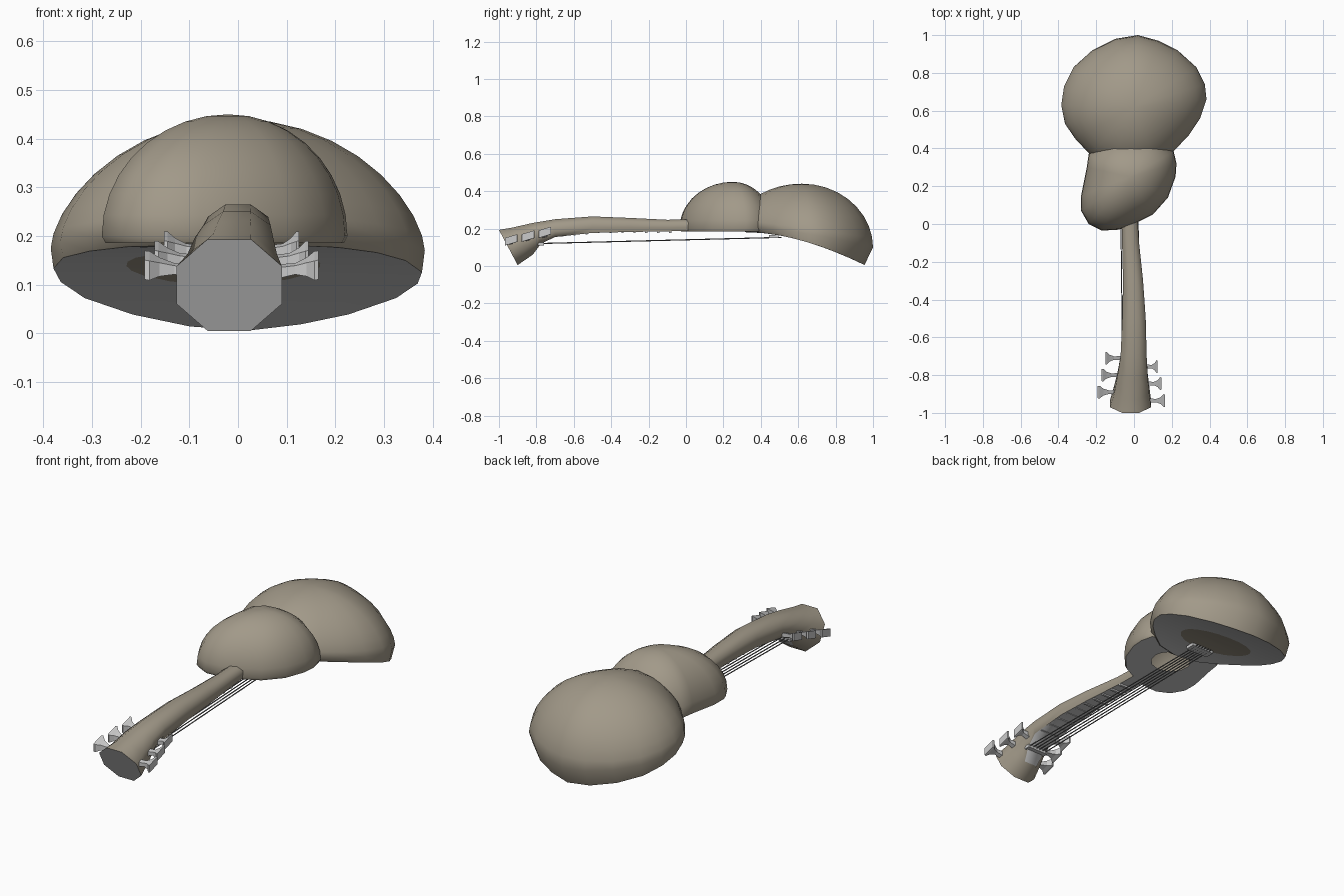
import bpy, bmesh, math
from mathutils import Vector

cube = bpy.data.objects.get("Cube")
if cube:
    bpy.data.objects.remove(cube, do_unlink=True)


def material(name, color):
    m = bpy.data.materials.new(name)
    m.use_nodes = True
    m.diffuse_color = (*color, 1)
    m.node_tree.nodes["Principled BSDF"].inputs["Base Color"].default_value = (*color, 1)
    return m


GOURD = material("gourd brown", (0.36, 0.32, 0.25))
GRAY = material("pale gray", (0.6, 0.6, 0.6))
STRING = material("string gray", (0.15, 0.15, 0.15))


def finish(bm, name, mats, smooth=None):
    me = bpy.data.meshes.new(name)
    bm.to_mesh(me)
    bm.free()
    for m in mats:
        me.materials.append(m)
    ob = bpy.data.objects.new(name, me)
    bpy.context.collection.objects.link(ob)
    if smooth:
        bpy.ops.object.select_all(action="DESELECT")
        ob.select_set(True)
        bpy.context.view_layer.objects.active = ob
        bpy.ops.object.shade_smooth_by_angle(angle=math.radians(smooth))
    return ob


def loft(bm, rings, caps=False):
    """Skin a list of closed rings with equal point counts."""
    vs = [[bm.verts.new(p) for p in ring] for ring in rings]
    n = len(vs[0])
    for a, b in zip(vs, vs[1:]):
        for i in range(n):
            j = (i + 1) % n
            bm.faces.new((a[i], a[j], b[j], b[i]))
    if caps:
        bm.faces.new(vs[0])
        bm.faces.new(vs[-1])
    bmesh.ops.recalc_face_normals(bm, faces=bm.faces)
    return vs


def lobe(name, outline, center, top, board_z, lip, inset, flare, hole, disc):
    """Dome over an outline, closed below by a board with a round hole or a brown disc."""
    c = Vector(center)
    pts = [Vector(p) for p in outline]
    edge = [c + Vector(((p.x - c.x) * inset[0], (p.y - c.y) * inset[1])) for p in pts]
    edge = [Vector((p.x, p.y, board_z(p.y))) for p in edge]
    rim_z = [e.z + lip(p.y) for e, p in zip(edge, pts)]
    rings = [edge]
    steps = 9
    for k in range(steps):
        a = math.pi / 2 * k / steps
        ring = []
        for p, z in zip(pts, rim_z):
            q = c + (p - c) * math.cos(a)
            power = 1 + flare * abs(p.x - c.x) / (p - c).length
            ring.append((q.x, q.y, z + (top - z) * math.sin(a) ** power))
        rings.append(ring)
    bm = bmesh.new()
    vs = loft(bm, rings)
    apex = bm.verts.new((c.x, c.y, top))
    for i in range(len(pts)):
        bm.faces.new((vs[-1][i], vs[-1][(i + 1) % len(pts)], apex))
    bmesh.ops.recalc_face_normals(bm, faces=bm.faces)
    finish(bm, name + "_shell", [GOURD], 50)

    # soundboard follows the curved underside
    hx, hy, rx, ry = hole
    middle = Vector((hx, hy, 0))
    inner = []
    for e in edge:
        a = math.atan2(e.y - hy, e.x - hx)
        inner.append(Vector((hx + rx * math.cos(a), hy + ry * math.sin(a), 0)))
    rings = [[e.lerp(h, t) for e, h in zip(edge, inner)] for t in (0, 0.25, 0.5, 0.75, 1)]
    if disc:
        rings += [[h.lerp(middle, t) for h in inner] for t in (0.5, 0.98)]
    rings = [[(p.x, p.y, board_z(p.y)) for p in ring] for ring in rings]
    bm = bmesh.new()
    vs = loft(bm, rings)
    if disc:
        bm.faces.new(vs[-1])
        bmesh.ops.recalc_face_normals(bm, faces=bm.faces)
    if sum(f.normal.z for f in bm.faces) > 0:
        bmesh.ops.reverse_faces(bm, faces=bm.faces)
    for f in bm.faces:
        q = f.calc_center_median()
        if ((q.x - hx) / rx) ** 2 + ((q.y - hy) / ry) ** 2 < 0.96:
            f.material_index = 1
    finish(bm, name + "_soundboard", [GRAY, GOURD], 30)


def box(name, center, size, mat):
    bm = bmesh.new()
    bmesh.ops.create_cube(bm, size=1)
    for v in bm.verts:
        v.co = Vector(center) + Vector(a * b for a, b in zip(v.co, size))
    return finish(bm, name, [mat])


# Lower and upper bouts
def lower_z(y):
    return 0.18 - 0.175 * max(0, (y - 0.35) / 0.605) ** 1.7


lower = [(.02, 1), (.13, .97), (.23, .92), (.33, .83), (.375, .74), (.384, .66), (.35, .56),
         (.29, .47), (.21, .385), (.12, .31), (0, .28), (-.13, .3), (-.23, .365), (-.31, .45),
         (-.365, .53), (-.385, .63), (-.37, .73), (-.32, .83), (-.22, .92), (-.1, .98)]
upper = [(.21, .385), (.225, .32), (.22, .25), (.18, .14), (.1, .05), (0, 0), (-.08, -.03),
         (-.17, -.035), (-.24, 0), (-.28, .07), (-.28, .15), (-.25, .3), (-.24, .37),
         (-.13, .45), (0, .47), (.12, .45)]
lobe("lower_bout", lower, (0, .62), .44, lower_z,
     lambda y: .03 + .065 * max(0, (y - .45) / .55) ** 1.5, (.985, .88), .25,
     (-.03, .6, .2, .135), True)
lobe("upper_bout", upper, (-.02, .25), .45, lambda y: .185, lambda y: .015, (.97, .97), 0,
     (-.03, .25, .1, .095), False)

# Neck and headstock: top y, top z, bottom y, bottom z, centre x, half width, flatness below
sections = [(-1, .193, -.9, .005, -.018, .108, 0), (-.93, .205, -.82, .06, -.012, .092, 0),
            (-.82, .23, -.775, .12, -.008, .08, .4), (-.7, .25, -.7, .155, -.002, .069, 1),
            (-.5, .265, -.5, .177, 0, .062, 1), (-.3, .257, -.3, .182, -.005, .053, 1),
            (-.1, .247, -.1, .185, -.018, .045, 1), (.06, .25, .06, .19, -.025, .042, 1)]
rings = []
for yt, zt, yb, zb, cx, hw, flat in sections:
    ring = []
    for k in range(8):
        a = math.pi / 8 + k * math.pi / 4
        s = 1 / math.cos(math.pi / 8)
        t = (1 - math.sin(a) * s) / 2
        widen = 1 + 1.2 * flat if t > 0.9 else 1
        ring.append((cx + hw * s * math.cos(a) * widen, yt + (yb - yt) * t,
                     zt + (zb - zt) * t))
    rings.append(ring)
bm = bmesh.new()
loft(bm, rings, True)
for f in bm.faces:
    under = f.normal.z < -0.5 and abs(f.normal.x) < 0.3
    if len(f.verts) == 8 or (under and f.calc_center_median().y > -0.83):
        f.material_index = 1
finish(bm, "neck", [GOURD, GRAY], 75)

# Frets, nut and bridge
for i in range(10):
    y = -0.66 + i * 0.064
    z = 0.163 + 0.018 * min(1, (y + 0.66) / 0.2)
    box("fret", (-0.001 - 0.0016 * i, y, z), (0.11 - 0.004 * i, 0.012, 0.01), GRAY)
box("nut", (-0.01, -0.775, 0.118), (0.12, 0.03, 0.016), GRAY)
box("bridge", (-0.035, 0.47, 0.158), (0.13, 0.05, 0.016), GRAY)

# Strings
for i in range(6):
    t = i / 5
    a = Vector((-0.06 + 0.1 * t, -0.79, 0.12))
    b = Vector((-0.075 + 0.085 * t, 0.51, 0.153))
    bm = bmesh.new()
    bmesh.ops.create_cone(bm, cap_ends=True, segments=6, radius1=0.003, radius2=0.003,
                          depth=(b - a).length)
    rot = (b - a).to_track_quat("Z", "Y")
    for v in bm.verts:
        v.co = rot @ v.co + (a + b) / 2
    finish(bm, "string", [STRING])

# Tuning pegs: thin shafts flaring into flat paddles
for side, first_y, tip_x in ((1, -0.935, 0.165), (-1, -0.89, 0.192)):
    for i in range(3):
        y = first_y + 0.09 * i
        z = 0.125 + 0.02 * i
        end = tip_x - 0.02 * i
        base = 0.07 - 0.005 * i
        rings = []
        for t, w, h in ((0, .012, .012), (.5, .009, .009), (.75, .018, .014),
                        (.92, .034, .02), (1, .032, .02)):
            x = side * (base + (end - base) * t)
            rings.append([(x, y + sy * w, z + 0.015 * t + sz * h + 0.3 * sy * w)
                          for sy, sz in ((-1, -1), (1, -1), (1, 1), (-1, 1))])
        bm = bmesh.new()
        loft(bm, rings, True)
        finish(bm, "tuning_peg", [GRAY])
